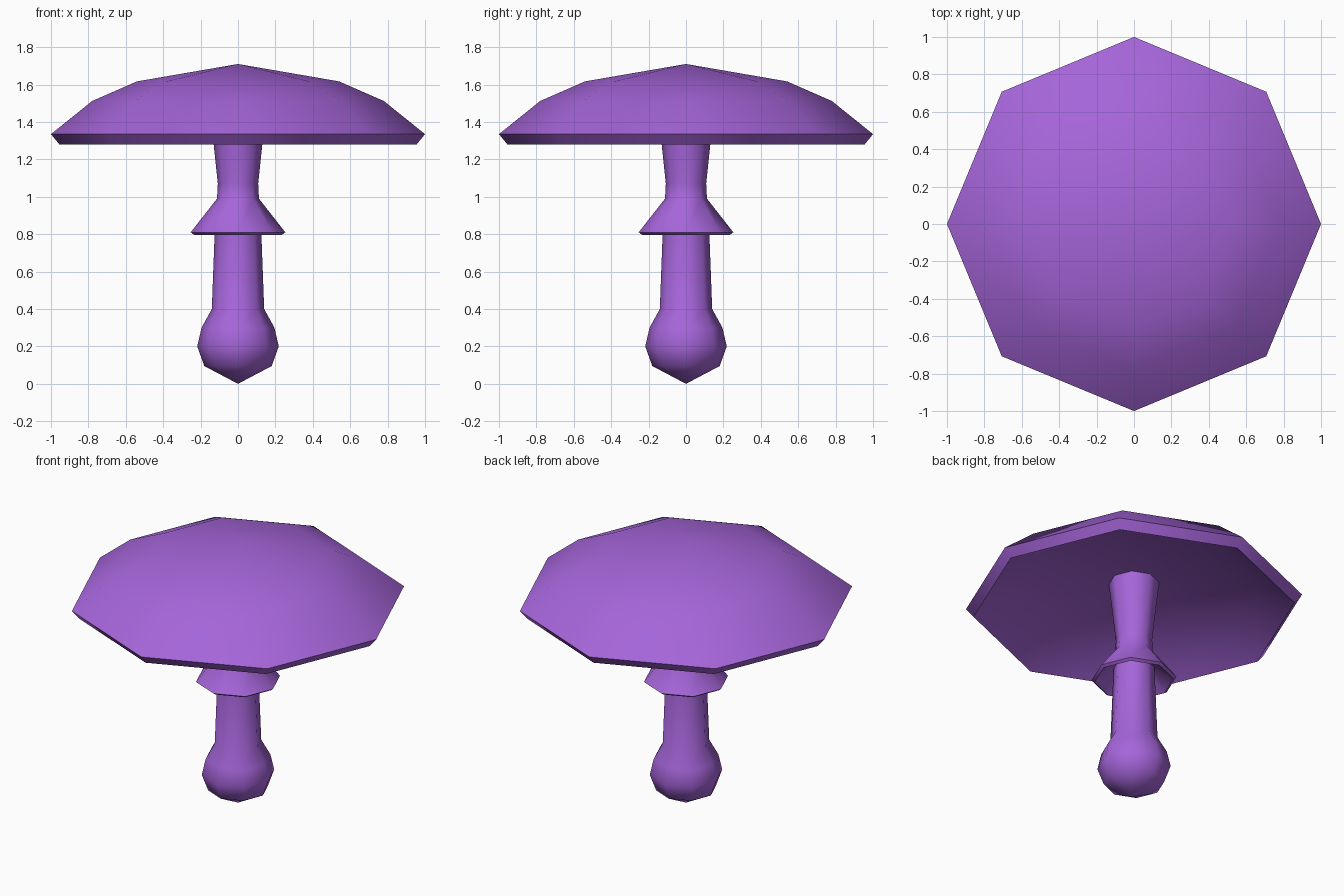
import bpy, bmesh
from math import cos, sin, pi, radians

if "Cube" in bpy.data.objects:
    bpy.data.objects.remove(bpy.data.objects["Cube"])

SIDES = 8

purple = bpy.data.materials.new("purple")
purple.diffuse_color = (0.38, 0.13, 0.70, 1)
purple.use_nodes = True
purple.node_tree.nodes["Principled BSDF"].inputs["Base Color"].default_value = purple.diffuse_color


def lathe(name, profile):
    """Spin a (radius, z) profile about z into an eight-sided solid."""
    bm = bmesh.new()
    rings = []
    for r, z in profile:
        if r == 0:
            rings.append([bm.verts.new((0, 0, z))] * SIDES)
        else:
            rings.append([bm.verts.new((r * cos(2 * pi * i / SIDES),
                                        r * sin(2 * pi * i / SIDES), z))
                          for i in range(SIDES)])
    for a, b in zip(rings, rings[1:]):
        for i in range(SIDES):
            j = (i + 1) % SIDES
            corners = list(dict.fromkeys((a[i], a[j], b[j], b[i])))
            bm.faces.new(corners)
    mesh = bpy.data.meshes.new(name)
    bm.to_mesh(mesh)
    bm.free()
    mesh.materials.append(purple)
    obj = bpy.data.objects.new(name, mesh)
    bpy.context.collection.objects.link(obj)
    bpy.ops.object.select_all(action='DESELECT')
    obj.select_set(True)
    bpy.context.view_layer.objects.active = obj
    bpy.ops.object.shade_smooth_by_angle(angle=radians(65))
    return obj


# Bulb, stalk and hanging skirt, bottom to top
lathe("stem", [
    (0, 0), (0.18, 0.095), (0.218, 0.20), (0.195, 0.30), (0.14, 0.40),
    (0.122, 0.88),                      # stalk meets underside of skirt
    (0.235, 0.797), (0.253, 0.81),      # skirt lip
    (0.112, 0.99), (0.108, 1.07), (0.13, 1.28), (0.15, 1.46)])

# Hollow underside, rim and dome, from the stalk outwards and over the top
lathe("cap", [
    (0.15, 1.46), (0.74, 1.41), (0.955, 1.28), (1.0, 1.335),
    (0.78, 1.512), (0.54, 1.617), (0, 1.71)])
